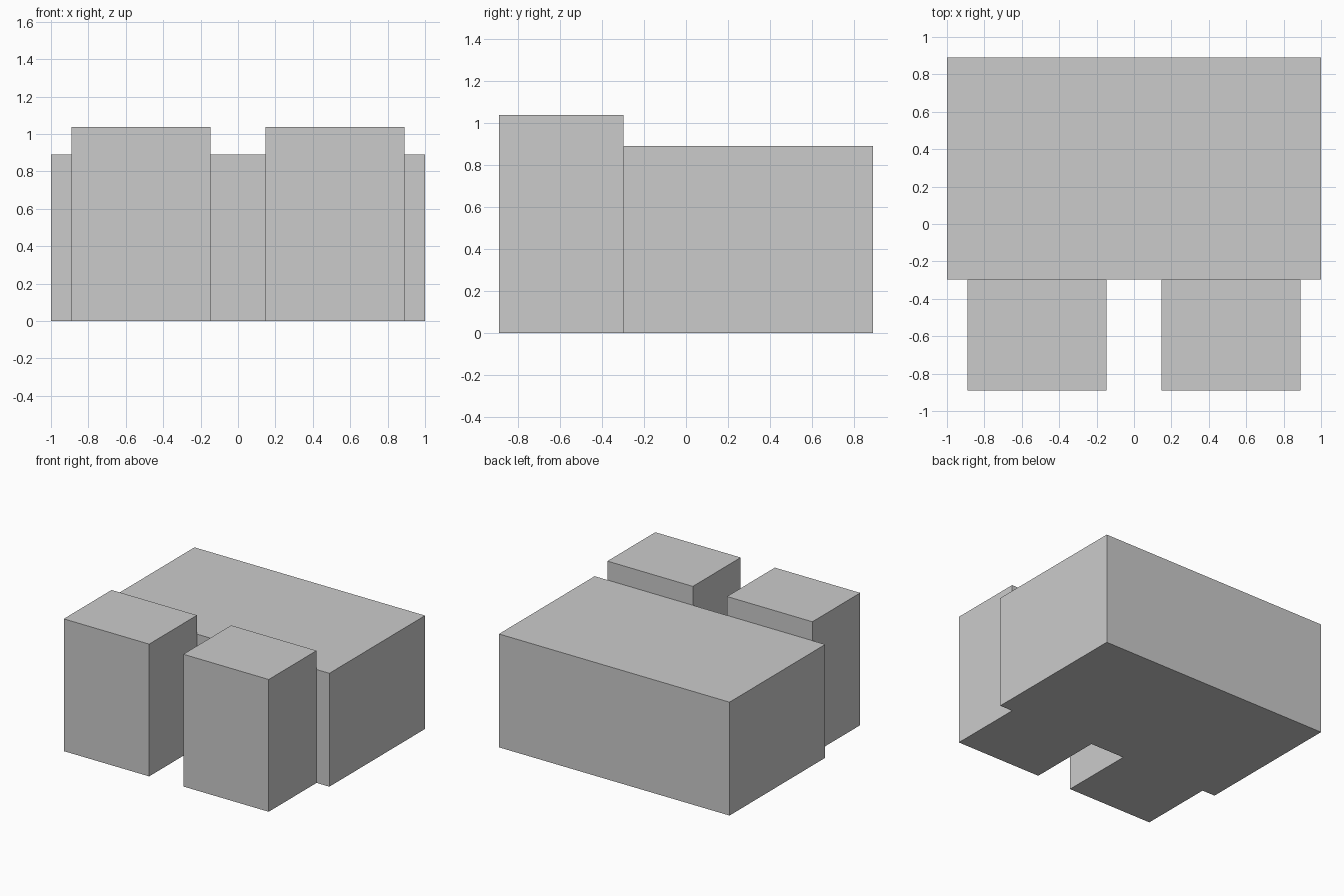
import bpy

if "Cube" in bpy.data.objects:
    bpy.data.objects.remove(bpy.data.objects["Cube"])


def add_box(name, x, y, z):
    """Axis-aligned box from (min, max) ranges."""
    bpy.ops.mesh.primitive_cube_add(size=1, location=[sum(r) / 2 for r in (x, y, z)])
    box = bpy.context.object
    box.name = name
    box.scale = [r[1] - r[0] for r in (x, y, z)]
    bpy.ops.object.transform_apply(location=False, rotation=False, scale=True)
    return box


U = 2 / 13.5  # module that all sizes follow

# Wide main hall at the back
add_box("main_block", (-1, 1), (-2 * U, 6 * U), (0, 6 * U))

# Two taller towers against the front
for side, x in (("left", (-6 * U, -U)), ("right", (U, 6 * U))):
    add_box(f"front_tower_{side}", x, (-6 * U, -2 * U), (0, 7 * U))
